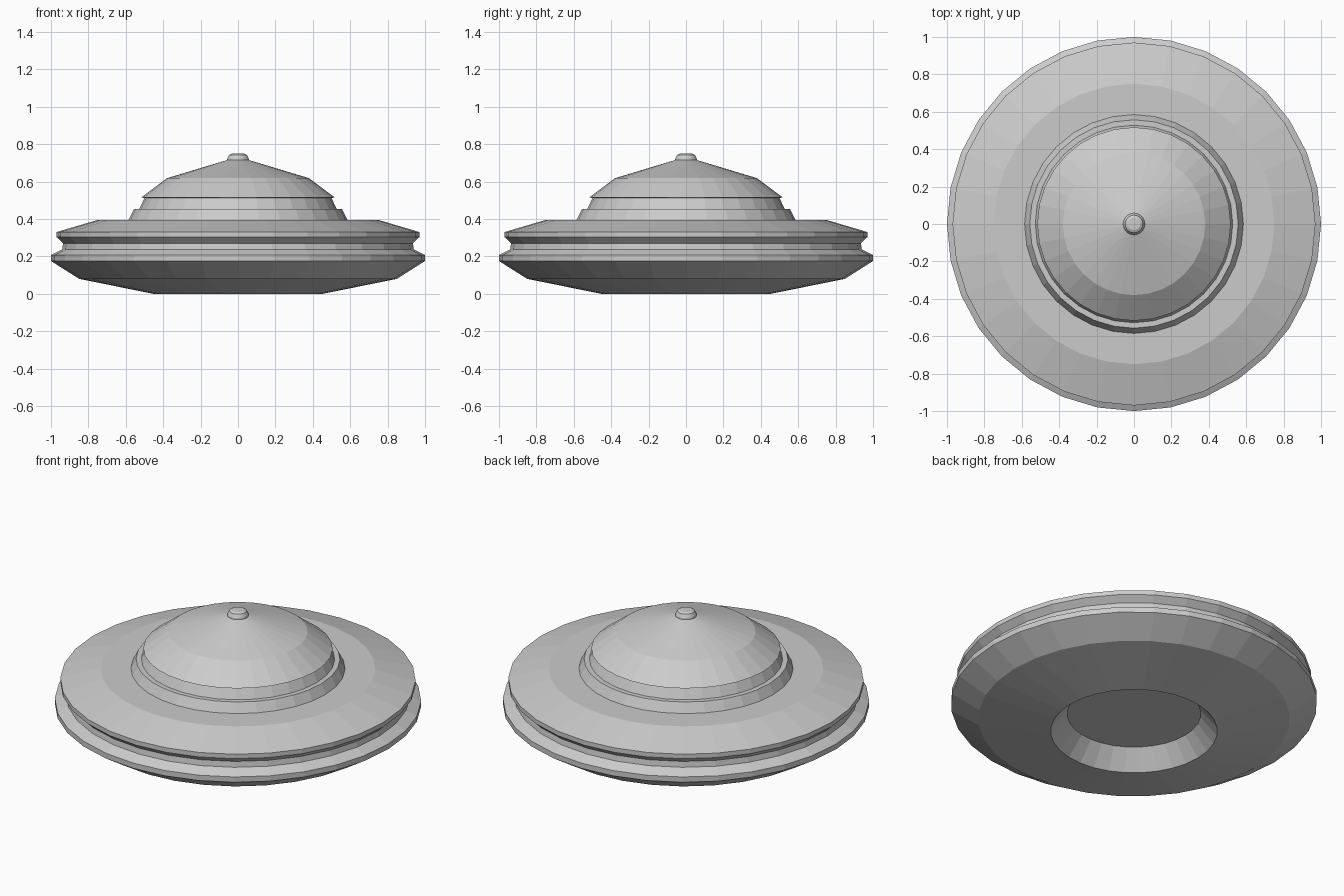
import bpy, bmesh
from math import cos, sin, tau

if "Cube" in bpy.data.objects:
    bpy.data.objects.remove(bpy.data.objects["Cube"])

SIDES = 32


def lathe(name, profile):
    """Spin an (r, z) profile, listed from bottom to top, around the z axis."""
    bm = bmesh.new()
    rings = []
    for r, z in profile:
        if r == 0:
            rings.append([bm.verts.new((0, 0, z))] * SIDES)
        else:
            rings.append([bm.verts.new((r * cos(tau * i / SIDES), r * sin(tau * i / SIDES), z))
                          for i in range(SIDES)])
    for low, high in zip(rings, rings[1:]):
        for i in range(SIDES):
            j = (i + 1) % SIDES
            corners = list(dict.fromkeys((low[i], low[j], high[j], high[i])))
            bm.faces.new(corners)
    mesh = bpy.data.meshes.new(name)
    bm.to_mesh(mesh)
    bm.free()
    obj = bpy.data.objects.new(name, mesh)
    bpy.context.collection.objects.link(obj)
    return obj


# Saucer hull: recessed underside, lower rim, groove, upper rim and deck
lathe("saucer_hull", [
    (0, 0.11), (0.365, 0.11), (0.455, 0), (0.85, 0.08),
    (1.0, 0.175), (1.0, 0.207), (0.94, 0.237), (0.935, 0.27),
    (0.97, 0.303), (0.97, 0.33), (0.75, 0.395), (0.585, 0.395)])

# Stepped collar and cabin dome with an overhanging lip
lathe("cabin_dome", [
    (0.585, 0.395), (0.557, 0.452), (0.528, 0.452), (0.5, 0.512),
    (0.517, 0.515), (0.38, 0.618), (0.058, 0.715)])

# Knob at the top
lathe("top_knob", [
    (0.058, 0.715), (0.057, 0.724), (0.047, 0.743), (0.033, 0.75), (0, 0.751)])
